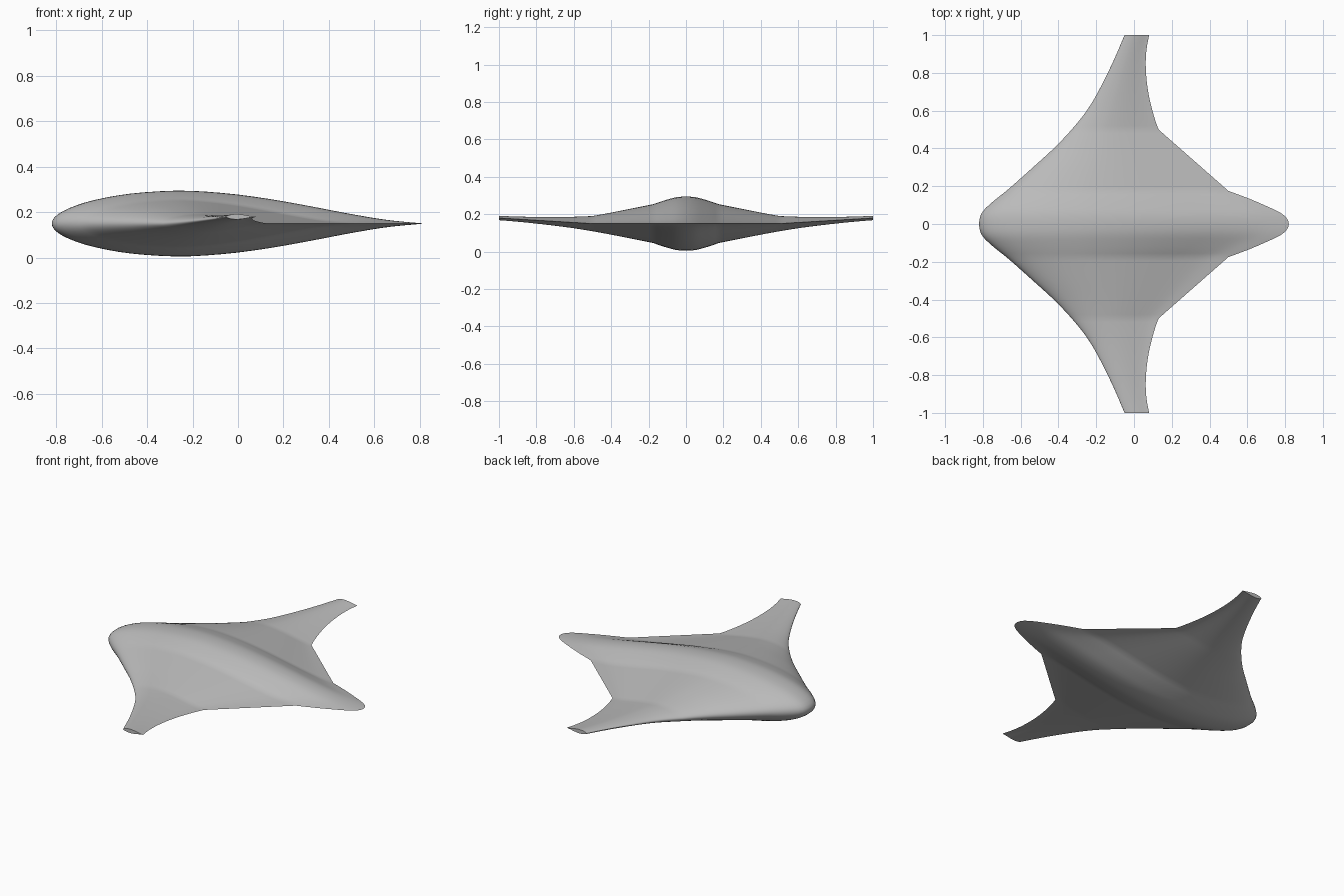
import bpy
import bmesh
import math

cube = bpy.data.objects.get("Cube")
if cube:
    bpy.data.objects.remove(cube, do_unlink=True)


def smooth_curve(points, value):
    """Cubic interpolation through (position, height) points."""
    last = len(points) - 1
    value = min(max(value, points[0][0]), points[last][0])
    i = 0
    while i < last - 1 and value > points[i + 1][0]:
        i += 1

    def slope(k):
        a, b = points[max(k - 1, 0)], points[min(k + 1, last)]
        return (b[1] - a[1]) / (b[0] - a[0])

    (start, low), (end, high) = points[i], points[i + 1]
    span = end - start
    t = (value - start) / span
    ease = t * t * (3 - 2 * t)
    return (low + (high - low) * ease
            + span * slope(i) * t * (1 - t) ** 2
            - span * slope(i + 1) * t * t * (1 - t))


# Planform edges as (span, x); the first points mirror the centre line
LEADING = [(-.06, -.805), (0, -.82), (.06, -.805), (.12, -.745), (.18, -.67), (.3, -.535),
           (.4, -.425), (.5, -.33), (.6, -.25), (.7, -.19), (.85, -.115), (1, -.05)]
TAIL = [(-.05, .79), (0, .82), (.05, .79), (.1, .69), (.14, .595), (.175, .5)]
TIP_TRAILING = [(.5, .13), (.55, .112), (.65, .085), (.75, .068), (.85, .062), (.93, .067), (1, .08)]

# Half thickness of the wing section, against the root of the chord fraction
SECTION = [(0, 0), (.07, .014), (.112, .0222), (.158, .031), (.224, .0436), (.316, .0607),
           (.447, .0805), (.548, .0891), (.592, .09), (.632, .0885), (.707, .0794),
           (.775, .0646), (.837, .0462), (.894, .0269), (.949, .0099), (1, 0)]


def trailing_x(span):
    if span <= TAIL[-1][0]:
        return smooth_curve(TAIL, span)
    if span >= TIP_TRAILING[0][0]:
        return smooth_curve(TIP_TRAILING, span)
    (s0, x0), (s1, x1) = TAIL[-1], TIP_TRAILING[0]
    return x0 + (x1 - x0) * (span - s0) / (s1 - s0)


def section_loop(y, steps=36):
    """Closed symmetric section: over the top from nose to tail, back underneath."""
    span = abs(y)
    front, back = smooth_curve(LEADING, span), trailing_x(span)
    chord = back - front
    centre = .15 + .06 * max(0, span - .5)
    fractions = [(1 - math.cos(math.pi * k / steps)) / 2 for k in range(steps + 1)]
    half = [max(0, smooth_curve(SECTION, math.sqrt(f))) * chord * .98 for f in fractions]
    top = [(front + f * chord, y, centre + h) for f, h in zip(fractions, half)]
    under = [(front + f * chord, y, centre - h) for f, h in zip(fractions, half)]
    return top + under[-2:0:-1]


# Span stations, evenly divided between the corners of the planform
corners = [0, .175, .5, 1]
stations = [0]
for a, b in zip(corners, corners[1:]):
    count = round((b - a) / .02)
    stations += [a + (b - a) * k / count for k in range(1, count + 1)]
stations = [-s for s in reversed(stations[1:])] + stations

# Loft the blended body and wings
bm = bmesh.new()
loops = [[bm.verts.new(p) for p in section_loop(y)] for y in stations]
for one, two in zip(loops, loops[1:]):
    for k in range(len(one)):
        n = (k + 1) % len(one)
        bm.faces.new((one[k], one[n], two[n], two[k]))
bm.faces.new(loops[0])
bm.faces.new(loops[-1])
bmesh.ops.recalc_face_normals(bm, faces=bm.faces)
mesh = bpy.data.meshes.new("blended_wing_body")
bm.to_mesh(mesh)
bm.free()

# Plain grey skin
grey = bpy.data.materials.new("plain grey")
grey.use_nodes = True
colour = (.5, .5, .5, 1)
grey.diffuse_color = colour
grey.node_tree.nodes["Principled BSDF"].inputs["Base Color"].default_value = colour
mesh.materials.append(grey)

body = bpy.data.objects.new("blended_wing_body", mesh)
bpy.context.collection.objects.link(body)
bpy.ops.object.select_all(action='DESELECT')
body.select_set(True)
bpy.context.view_layer.objects.active = body
bpy.ops.object.shade_smooth_by_angle(angle=math.radians(40))
